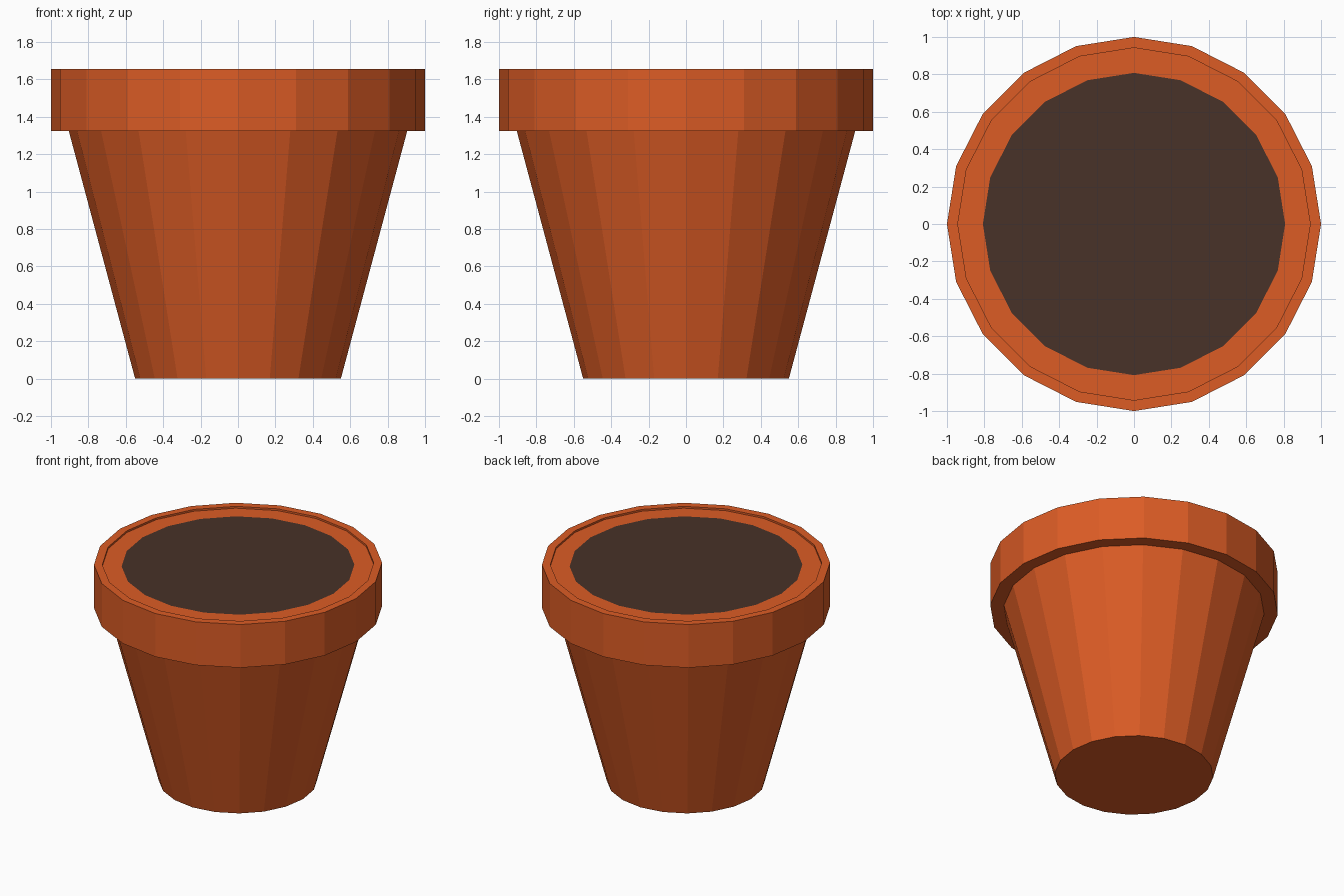
import bpy, bmesh, math

if "Cube" in bpy.data.objects:
    bpy.data.objects.remove(bpy.data.objects["Cube"])

SIDES = 20

def material(name, rgb):
    m = bpy.data.materials.new(name)
    m.diffuse_color = (*rgb, 1)
    m.use_nodes = True
    m.node_tree.nodes["Principled BSDF"].inputs["Base Color"].default_value = m.diffuse_color
    return m

terracotta = material("terracotta", (0.716, 0.107, 0.0185))
earth = material("dark soil", (0.065, 0.032, 0.021))

def lathe(name, profile, mat, closed=False, caps=()):
    """Spin (radius, z) points, listed so outer faces come first; cap chosen rings."""
    bm = bmesh.new()
    rings = [[bm.verts.new((r * math.cos(math.tau * i / SIDES),
                            r * math.sin(math.tau * i / SIDES), z))
              for i in range(SIDES)] for r, z in profile]
    pairs = list(zip(rings, rings[1:]))
    if closed:
        pairs.append((rings[-1], rings[0]))
    for a, b in pairs:
        for i in range(SIDES):
            j = (i + 1) % SIDES
            bm.faces.new((a[i], a[j], b[j], b[i]))
    for c in caps:
        bm.faces.new(rings[c] if c else rings[c][::-1])
    mesh = bpy.data.meshes.new(name)
    bm.to_mesh(mesh)
    bm.free()
    mesh.materials.append(mat)
    obj = bpy.data.objects.new(name, mesh)
    bpy.context.collection.objects.link(obj)
    return obj

# Pot: tapered wall, overhanging rim, small step down to the inner ledge, soil disc
pot = lathe("pot", [(0.55, 0), (0.905, 1.325), (1, 1.325), (1, 1.656),
                    (0.942, 1.656), (0.942, 1.642), (0.808, 1.642)],
            terracotta, caps=(0, -1))

# Soil: the innermost top face
pot.data.materials.append(earth)
for p in pot.data.polygons:
    if len(p.vertices) == SIDES and p.center.z > 1:
        p.material_index = 1
